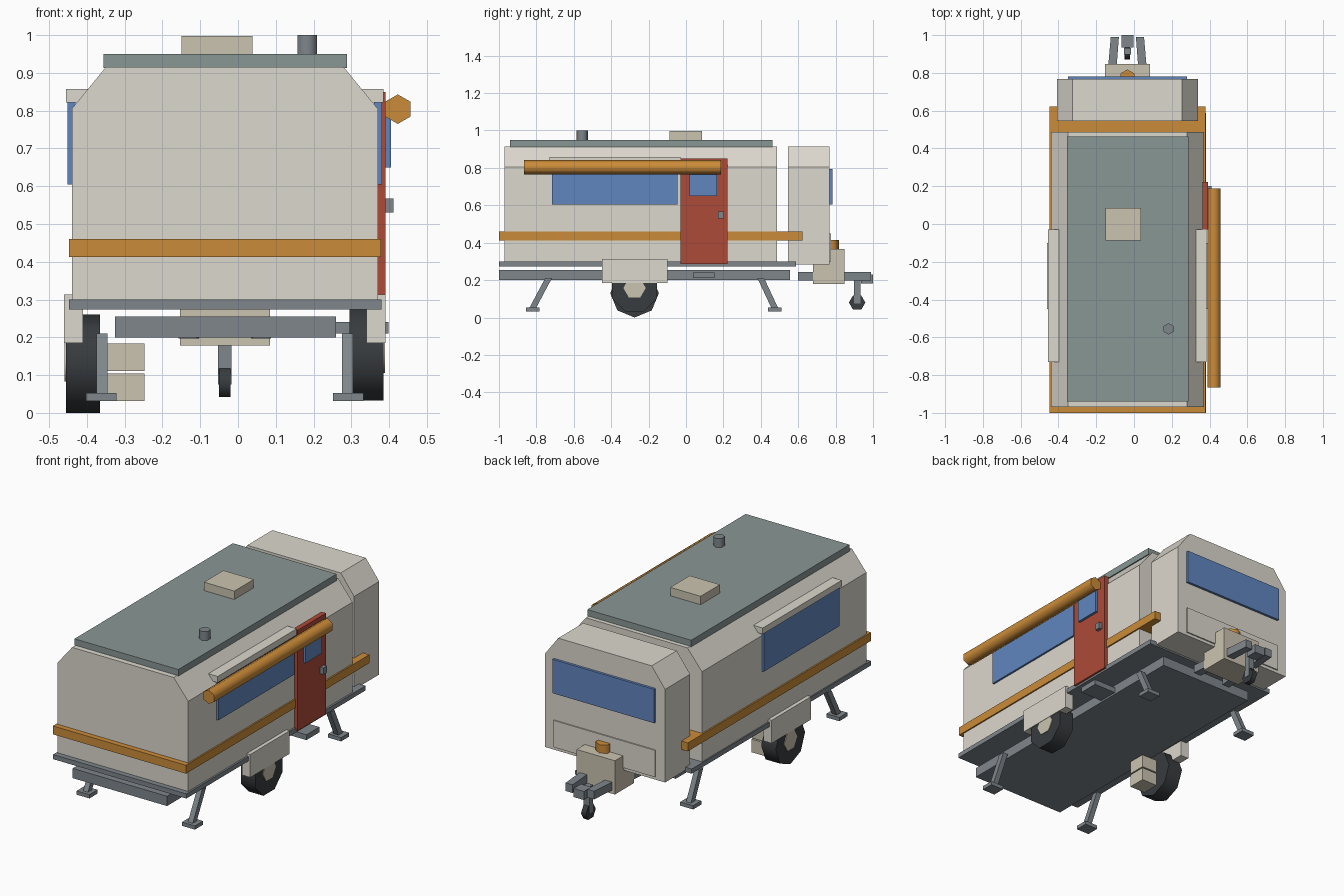
import bpy, bmesh, math
from mathutils import Vector

if "Cube" in bpy.data.objects:
    bpy.data.objects.remove(bpy.data.objects["Cube"])

CX = -0.035  # centre line of the caravan


def material(name, rgb):
    m = bpy.data.materials.new(name)
    m.diffuse_color = (*rgb, 1)
    m.use_nodes = True
    m.node_tree.nodes["Principled BSDF"].inputs["Base Color"].default_value = m.diffuse_color
    return m


CREAM = material("cream", (0.72, 0.69, 0.62))
SAND = material("sand", (0.60, 0.55, 0.44))
ORANGE = material("orange", (0.60, 0.26, 0.04))
BLUE = material("blue_glass", (0.12, 0.24, 0.52))
RED = material("red", (0.42, 0.07, 0.04))
ROOF = material("roof_grey", (0.25, 0.31, 0.30))
STEEL = material("steel", (0.21, 0.24, 0.26))
RUBBER = material("rubber", (0.04, 0.045, 0.05))


def prism(name, pts, axis, a, b, mat, smooth=False):
    """Extrude a 2D outline along x, y or z from a to b."""
    place = {"x": lambda p, t: (t, p[0], p[1]),
             "y": lambda p, t: (p[0], t, p[1]),
             "z": lambda p, t: (p[0], p[1], t)}[axis]
    bm = bmesh.new()
    face = bm.faces.new([bm.verts.new(place(p, a)) for p in pts])
    new = bmesh.ops.extrude_face_region(bm, geom=[face])["geom"]
    move = Vector(place((0, 0), b - a))
    bmesh.ops.translate(bm, vec=move, verts=[v for v in new if isinstance(v, bmesh.types.BMVert)])
    bmesh.ops.recalc_face_normals(bm, faces=bm.faces)
    me = bpy.data.meshes.new(name)
    bm.to_mesh(me)
    bm.free()
    me.materials.append(mat)
    ob = bpy.data.objects.new(name, me)
    bpy.context.collection.objects.link(ob)
    if smooth:
        bpy.ops.object.select_all(action="DESELECT")
        ob.select_set(True)
        bpy.context.view_layer.objects.active = ob
        bpy.ops.object.shade_smooth_by_angle(angle=math.radians(65))
    return ob


def box(name, x, y, z, mat):
    x0, x1 = sorted(x)
    return prism(name, [(x0, y[0]), (x1, y[0]), (x1, y[1]), (x0, y[1])], "z", z[0], z[1], mat)


def ngon(u, v, r, n, phase=0):
    return [(u + r * math.cos(math.radians(phase) + math.tau * i / n),
             v + r * math.sin(math.radians(phase) + math.tau * i / n)) for i in range(n)]


def shell(name, half, top_half, z0, y0, y1):
    pts = [(CX - half, z0), (CX + half, z0), (CX + half, 0.805), (CX + top_half, 0.915),
           (CX - top_half, 0.915), (CX - half, 0.805)]
    return prism(name, pts, "y", y0, y1, CREAM)


# Body shells, belt, floor and roof
shell("main_body", 0.405, 0.315, 0.295, -0.97, 0.487)
shell("nose_body", 0.373, 0.29, 0.283, 0.546, 0.768)
box("belt_stripe", (-0.448, 0.378), (-1.0, 0.623), (0.413, 0.46), ORANGE)
box("floor_slab", (-0.447, 0.38), (-1.0, 0.588), (0.274, 0.30), STEEL)
box("chassis", (-0.325, 0.26), (-1.0, 0.555), (0.20, 0.255), STEEL)
box("roof_panel", (-0.356, 0.288), (-0.94, 0.463), (0.913, 0.95), ROOF)
box("roof_vent", (-0.15, 0.038), (-0.087, 0.085), (0.95, 0.997), SAND)
prism("chimney", ngon(0.183, -0.555, 0.03, 6, 30), "z", 0.95, 1.0, STEEL, True)

# Nose window and locker panel
box("nose_window", (-0.35, 0.28), (0.765, 0.782), (0.605, 0.795), BLUE)
box("locker_panel", (-0.35, 0.28), (0.765, 0.775), (0.30, 0.45), CREAM)

# Entrance door with window, handle and step
box("door", (0.362, 0.391), (-0.03, 0.222), (0.285, 0.85), RED)
box("door_window", (0.38, 0.405), (0.02, 0.165), (0.65, 0.822), BLUE)
box("door_handle", (0.385, 0.411), (0.17, 0.202), (0.53, 0.567), STEEL)
box("door_step", (0.25, 0.398), (0.038, 0.152), (0.21, 0.24), STEEL)

# Rolled awning
prism("awning_roll", ngon(0.423, 0.804, 0.039, 6, 30), "y", -0.865, 0.187, ORANGE, True)

# Parts on both sides: windows, visors, fenders, wheels, stabiliser legs
for side, s in (("left", -1), ("right", 1)):
    def sx(a, b):
        return (CX + s * a, CX + s * b)

    box(side + "_window", sx(0.395, 0.416), (-0.717, -0.045), (0.605, 0.822), BLUE)
    box(side + "_visor", sx(0.36, 0.42), (-0.73, -0.03), (0.822, 0.857), CREAM)
    box(side + "_fender", sx(0.375, 0.426), (-0.45, -0.10), (0.185, 0.314), CREAM)
    wz, phase = (0.13, 0) if s < 0 else (0.153, 22.5)
    prism(side + "_wheel", ngon(-0.275, wz, 0.13, 8, phase), "x", *sx(0.33, 0.42), RUBBER, True)
    prism(side + "_hub", ngon(-0.275, wz + 0.005, 0.06, 6), "x", *sx(0.40, 0.424), SAND, True)

    for end, top, foot in (("rear", -0.735, -0.82), ("front", 0.40, 0.475)):
        leg = [(top - 0.018, 0.21), (top + 0.018, 0.21), (foot + 0.018, 0.05), (foot - 0.018, 0.05)]
        prism(f"{end}_{side}_leg", leg, "x", *sx(0.31, 0.34), STEEL)
        box(f"{end}_{side}_foot", sx(0.287, 0.367), (foot - 0.036, foot + 0.036), (0.032, 0.053), STEEL)

    # Converging drawbar rails
    rail = [(CX + s * 0.075, 0.60), (CX + s * 0.122, 0.60), (CX + s * 0.088, 0.99), (CX + s * 0.045, 0.99)]
    prism(side + "_drawbar", rail, "z", 0.197, 0.243, STEEL)

# Stacked blocks beside the left wheel
for i, z in enumerate((0.031, 0.111)):
    box(f"levelling_block_{i + 1}", (-0.345, -0.248), (-0.325, -0.225), (z, z + 0.073), SAND)

# Gas box, cap, coupler and jockey wheel
box("gas_box", (-0.153, 0.085), (0.68, 0.848), (0.178, 0.367), SAND)
prism("gas_cap", ngon(CX, 0.775, 0.043, 6, 30), "z", 0.365, 0.414, ORANGE, True)
box("coupler", (CX - 0.032, CX + 0.032), (0.935, 1.0), (0.182, 0.23), STEEL)
box("jockey_post", (CX - 0.018, CX + 0.018), (0.898, 0.932), (0.075, 0.225), STEEL)
prism("jockey_wheel", ngon(0.915, 0.08, 0.044, 6), "x", CX - 0.015, CX + 0.015, RUBBER, True)
